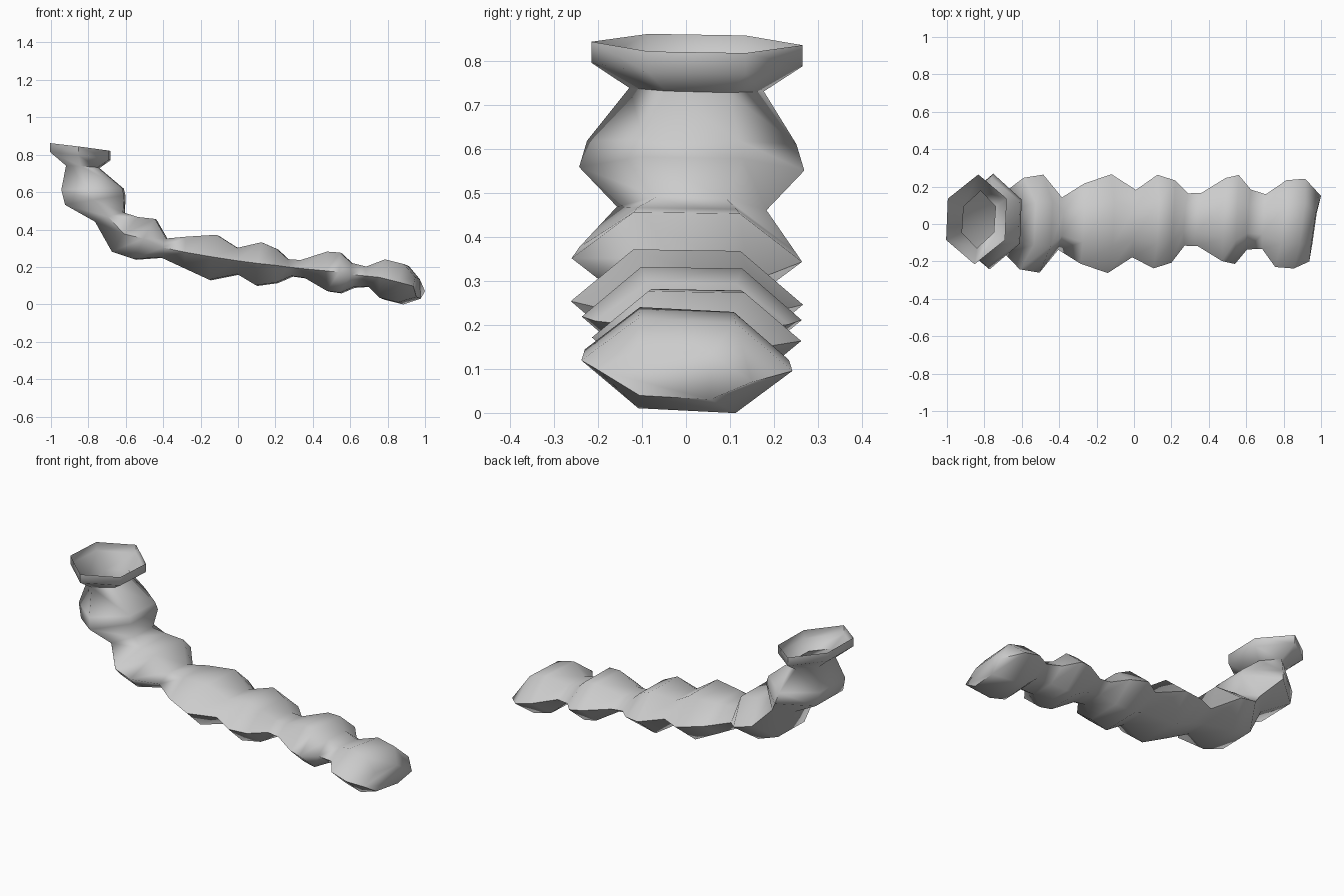
import bpy, bmesh, math
from mathutils import Vector

# Rings of the hexagonal tube: top edge (x, z), bottom edge (x, z), half width
MOUTH = (-0.685, 0.82, -1.00, 0.86, 0.24)
RINGS = [
    (-0.745, 0.73, -0.915, 0.74, 0.153),
    (-0.615, 0.62, -0.94, 0.61, 0.238),   # upright bead
    (-0.605, 0.58, -0.92, 0.53, 0.256),
    (-0.61, 0.49, -0.76, 0.44, 0.17),
    (-0.53, 0.465, -0.67, 0.28, 0.245),   # bend bead
    (-0.44, 0.455, -0.55, 0.24, 0.262),
    (-0.38, 0.35, -0.41, 0.25, 0.14),
    (-0.27, 0.36, -0.28, 0.19, 0.215),    # long bead
    (-0.11, 0.37, -0.15, 0.13, 0.264),
    (0.00, 0.30, 0.00, 0.16, 0.18),
    (0.13, 0.33, 0.10, 0.10, 0.25),       # short bead
    (0.21, 0.295, 0.21, 0.115, 0.22),
    (0.27, 0.24, 0.29, 0.15, 0.14),
    (0.34, 0.235, 0.36, 0.14, 0.142),
    (0.48, 0.28, 0.48, 0.07, 0.222),      # fifth bead
    (0.55, 0.275, 0.55, 0.06, 0.238),
    (0.61, 0.22, 0.62, 0.09, 0.16),
    (0.69, 0.20, 0.70, 0.095, 0.146),
    (0.80, 0.235, 0.77, 0.03, 0.232),     # tail bead
    (0.90, 0.21, 0.87, 0.005, 0.24),
]
END = (0.96, 0.14, 0.965, 0.035, 0.175)

bm = bmesh.new()


def ring(spec, cy, yaw=0.01, dz=0.0):
    """Flat-topped hexagon spanning the top and bottom edges, slightly yawed."""
    tx, tz, bx, bz, hw = spec
    top, bottom = Vector((tx, cy, tz + dz)), Vector((bx, cy, bz + dz))
    side = Vector((yaw, hw, -yaw * 0.4))
    mid, flat = (top + bottom) / 2, side * 0.46
    return [bm.verts.new(p) for p in (top - flat, top + flat, mid + side,
                                      bottom + flat, bottom - flat, mid - side)]


def y_offset(x):
    if x < -0.7 or 0.25 < x < 0.65:
        return 0.024
    return 0.013 if x < -0.6 or 0.05 < x < 0.75 else 0.002


# Open mouth band, beaded body, skewed end
rows = [ring(MOUTH, 0.025), ring(MOUTH, 0.025, dz=-0.048)]
rows += [ring(r, y_offset(r[0]), 0.03 if r[0] > 0.75 else 0.01) for r in RINGS]
rows.append(ring(END, -0.025, 0.025))
rows[-1][2].co = (1.0, 0.15, 0.07)

for a, b in zip(rows, rows[1:]):
    for i in range(6):
        j = (i + 1) % 6
        bm.faces.new((a[i], a[j], b[j], b[i]))
cap = bm.faces.new(rows[-1])
bmesh.ops.recalc_face_normals(bm, faces=bm.faces)
cap.normal_update()
if cap.normal.x < 0:
    bmesh.ops.reverse_faces(bm, faces=bm.faces)

mesh = bpy.data.meshes.new("beaded_tube")
bm.to_mesh(mesh)
bm.free()
tube = bpy.data.objects.new("beaded_tube", mesh)
bpy.context.collection.objects.link(tube)
bpy.context.view_layer.objects.active = tube
tube.select_set(True)
bpy.ops.object.shade_smooth_by_angle(angle=math.radians(75))
